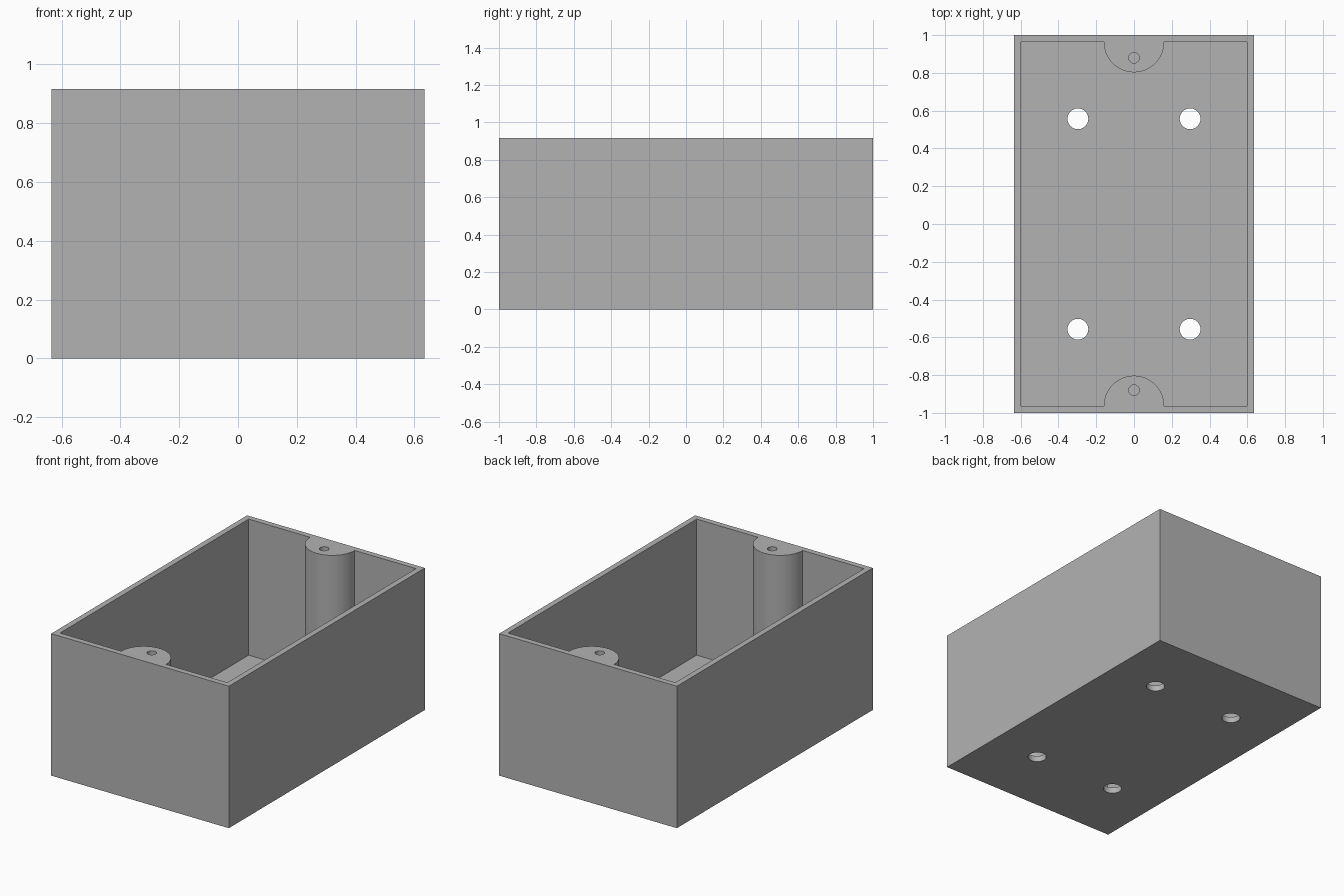
import bpy
import bmesh
import math

HALF_X, HALF_Y, HEIGHT = 0.635, 1.0, 0.917
WALL, FLOOR = 0.037, 0.038
BOSS_R, PILOT_R, HOLE_R = 0.16, 0.028, 0.055
PILOT_Y, PILOT_DEPTH = 0.88, 0.5
HOLE_X, HOLE_Y = 0.297, 0.557

start = bpy.data.objects.get("Cube")
if start:
    bpy.data.objects.remove(start, do_unlink=True)

grey = bpy.data.materials.new("plain grey")
grey.use_nodes = True
grey.diffuse_color = (0.45, 0.45, 0.45, 1)
grey.node_tree.nodes["Principled BSDF"].inputs["Base Color"].default_value = grey.diffuse_color


def prism(name, outline, z0, z1):
    """Extrude a flat counter-clockwise outline from z0 to z1."""
    bm = bmesh.new()
    base = bm.faces.new([bm.verts.new((x, y, z0)) for x, y in outline])
    top = bmesh.ops.extrude_face_region(bm, geom=[base])["geom"]
    bmesh.ops.translate(bm, vec=(0, 0, z1 - z0),
                        verts=[g for g in top if isinstance(g, bmesh.types.BMVert)])
    bmesh.ops.recalc_face_normals(bm, faces=bm.faces)
    mesh = bpy.data.meshes.new(name)
    bm.to_mesh(mesh)
    bm.free()
    mesh.materials.append(grey)
    obj = bpy.data.objects.new(name, mesh)
    bpy.context.collection.objects.link(obj)
    return obj


def arc(cx, cy, r, a0, a1, steps):
    angles = [math.radians(a0 + (a1 - a0) * i / steps) for i in range(steps + 1)]
    return [(cx + r * math.cos(a), cy + r * math.sin(a)) for a in angles]


def circle(cx, cy, r):
    return arc(cx, cy, r, 0, 360, 48)[:-1]


def cut(target, cutter):
    cutter.hide_render = True
    mod = target.modifiers.new("cut", "BOOLEAN")
    mod.operation = "DIFFERENCE"
    mod.solver = "EXACT"
    mod.object = cutter
    bpy.context.view_layer.objects.active = target
    bpy.ops.object.modifier_apply(modifier=mod.name)
    bpy.data.objects.remove(cutter, do_unlink=True)


# Outer block
box = prism("open_box", [(-HALF_X, -HALF_Y), (HALF_X, -HALF_Y),
                         (HALF_X, HALF_Y), (-HALF_X, HALF_Y)], 0, HEIGHT)

# Cavity whose outline leaves a half-round screw boss on each end wall
ix, iy = HALF_X - WALL, HALF_Y - WALL
half = [(-ix, -iy)] + arc(0, -iy, BOSS_R, 180, 0, 40) + [(ix, -iy)]
cavity = half + [(-x, -y) for x, y in half]
cut(box, prism("cavity_cutter", cavity, FLOOR, HEIGHT + 0.1))

# Blind screw holes in the bosses, and mounting holes through the floor
for sy in (-1, 1):
    cut(box, prism("pilot_cutter", circle(0, sy * PILOT_Y, PILOT_R),
                   HEIGHT - PILOT_DEPTH, HEIGHT + 0.1))
    for sx in (-1, 1):
        cut(box, prism("floor_hole_cutter", circle(sx * HOLE_X, sy * HOLE_Y, HOLE_R),
                       -0.1, FLOOR + 0.1))

# Smooth the round walls, keep the corners sharp
bpy.ops.object.select_all(action="DESELECT")
box.select_set(True)
bpy.context.view_layer.objects.active = box
bpy.ops.object.shade_smooth_by_angle(angle=math.radians(30))
